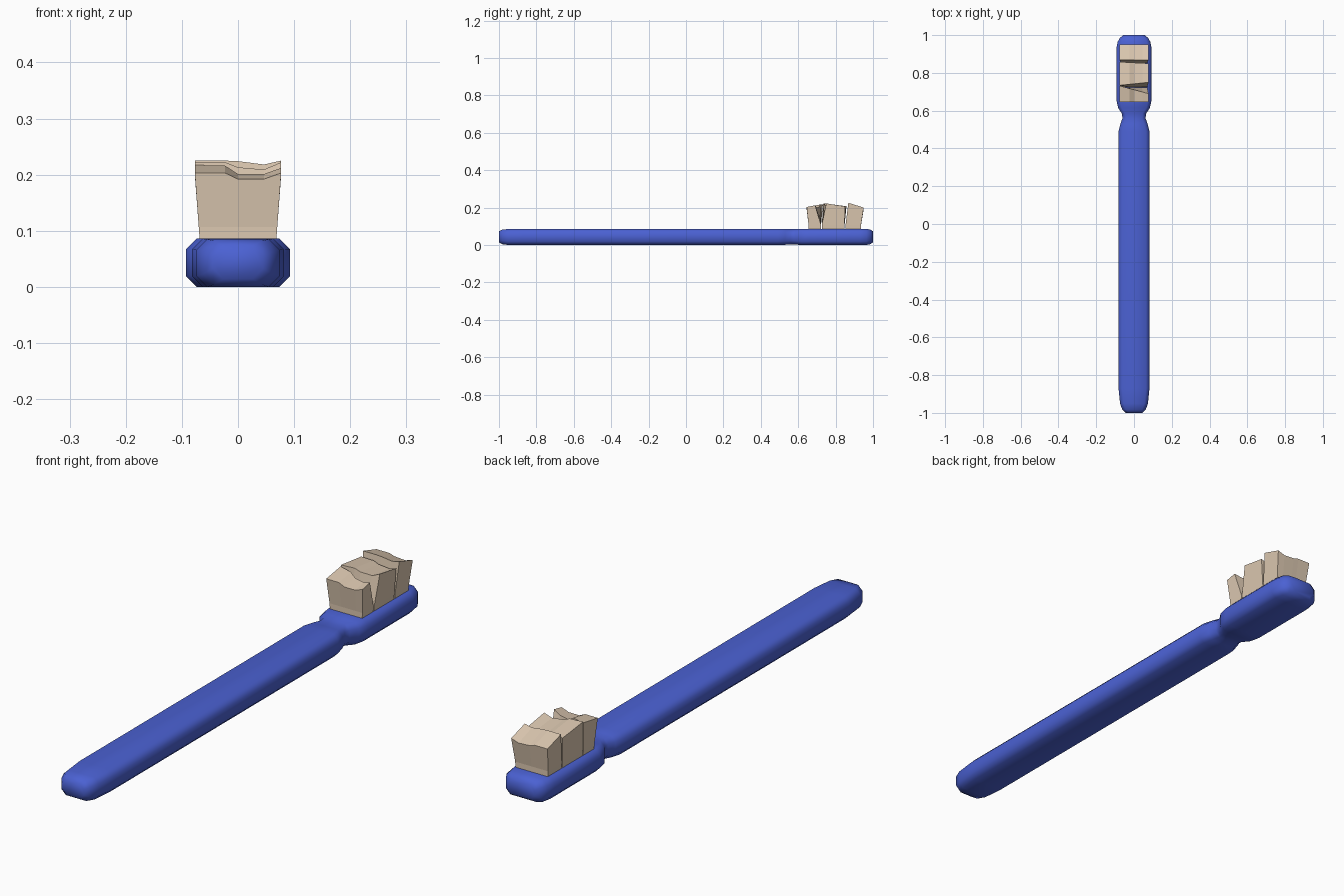
import bpy

if "Cube" in bpy.data.objects:
    bpy.data.objects.remove(bpy.data.objects["Cube"])


def make_object(name, verts, faces, color):
    mesh = bpy.data.meshes.new(name)
    mesh.from_pydata(verts, [], faces)
    mesh.update()
    obj = bpy.data.objects.new(name, mesh)
    bpy.context.collection.objects.link(obj)
    mat = bpy.data.materials.new(name + "_color")
    mat.diffuse_color = color
    mat.use_nodes = True
    mat.node_tree.nodes["Principled BSDF"].inputs["Base Color"].default_value = mat.diffuse_color
    mesh.materials.append(mat)
    return obj


def loft(rings):
    """Join closed rings of equal length; returns verts and side faces."""
    n = len(rings[0])
    verts = [p for ring in rings for p in ring]
    faces = []
    for i in range(len(rings) - 1):
        for j in range(n):
            k = (j + 1) % n
            faces.append((i * n + j, i * n + k, (i + 1) * n + k, (i + 1) * n + j))
    return verts, faces


# Handle, neck and head: chamfered section swept along y
# (y, half width, bottom z, top z)
stations = [
    (-1.0, 0.045, 0.014, 0.073), (-0.983, 0.062, 0.004, 0.082),
    (-0.95, 0.074, 0.0, 0.085), (-0.87, 0.082, 0.0, 0.086),
    (0.49, 0.082, 0.0, 0.086), (0.53, 0.072, 0.001, 0.085),
    (0.56, 0.061, 0.003, 0.084), (0.585, 0.064, 0.002, 0.085),
    (0.615, 0.084, 0.0, 0.086), (0.655, 0.093, 0.0, 0.086),
    (0.93, 0.093, 0.0, 0.086), (0.965, 0.086, 0.0, 0.086),
    (0.985, 0.075, 0.004, 0.082), (1.0, 0.056, 0.014, 0.073)]
rings = []
for y, w, z0, z1 in stations:
    c = 0.019
    rings.append([(-w + c, y, z0), (w - c, y, z0), (w, y, z0 + c), (w, y, z1 - c),
                  (w - c, y, z1), (-w + c, y, z1), (-w, y, z1 - c), (-w, y, z0 + c)])
verts, faces = loft(rings)
last = len(verts) - 8
faces += [tuple(range(7, -1, -1)), tuple(range(last, last + 8))]
handle = make_object("handle", verts, faces, (0.07, 0.12, 0.65, 1))
bpy.ops.object.select_all(action='DESELECT')
handle.select_set(True)
bpy.context.view_layer.objects.active = handle
bpy.ops.object.shade_smooth_by_angle(angle=0.9)

# Bristle blocks: wavy tops, wedge-shaped gaps between them
columns = [-1.0, -0.3, 0.0, 0.6, 1.0]


def bristles(name, base, top_left, top_right, z_front, z_back):
    rings = []
    for u, zf, zb in zip(columns, z_front, z_back):
        t = (u + 1) / 2
        yf = top_left[0] * (1 - t) + top_right[0] * t
        yb = top_left[1] * (1 - t) + top_right[1] * t
        rings.append([(0.068 * u, base[0], 0.08), (0.070 * u, base[0], 0.107),
                      (0.077 * u, yf, zf), (0.077 * u, yb, zb),
                      (0.070 * u, base[1], 0.107), (0.068 * u, base[1], 0.08)])
    verts, faces = loft(rings)
    e = len(verts) - 6
    faces += [(5, 4, 1, 0), (4, 3, 2, 1),
              (e, e + 1, e + 4, e + 5), (e + 1, e + 2, e + 3, e + 4)]
    # reverse so that normals point outward
    faces = [tuple(reversed(f)) for f in faces]
    obj = make_object(name, verts, faces, (0.72, 0.58, 0.44, 1))
    return obj


parts = [
    bristles("front_bristles", (0.655, 0.722), (0.645, 0.732), (0.645, 0.69),
             (0.203, 0.203, 0.192, 0.192, 0.203), (0.217, 0.216, 0.201, 0.201, 0.212)),
    bristles("middle_bristles", (0.726, 0.848), (0.734, 0.858), (0.75, 0.85),
             (0.222, 0.222, 0.213, 0.209, 0.222), (0.207, 0.207, 0.199, 0.196, 0.206)),
    bristles("back_bristles", (0.853, 0.936), (0.868, 0.95), (0.868, 0.95),
             (0.225, 0.225, 0.224, 0.218, 0.225), (0.2, 0.2, 0.193, 0.19, 0.2))]

# Consistent outward normals
import bmesh
for obj in parts + [handle]:
    bm = bmesh.new()
    bm.from_mesh(obj.data)
    bmesh.ops.recalc_face_normals(bm, faces=bm.faces)
    bm.to_mesh(obj.data)
    bm.free()
